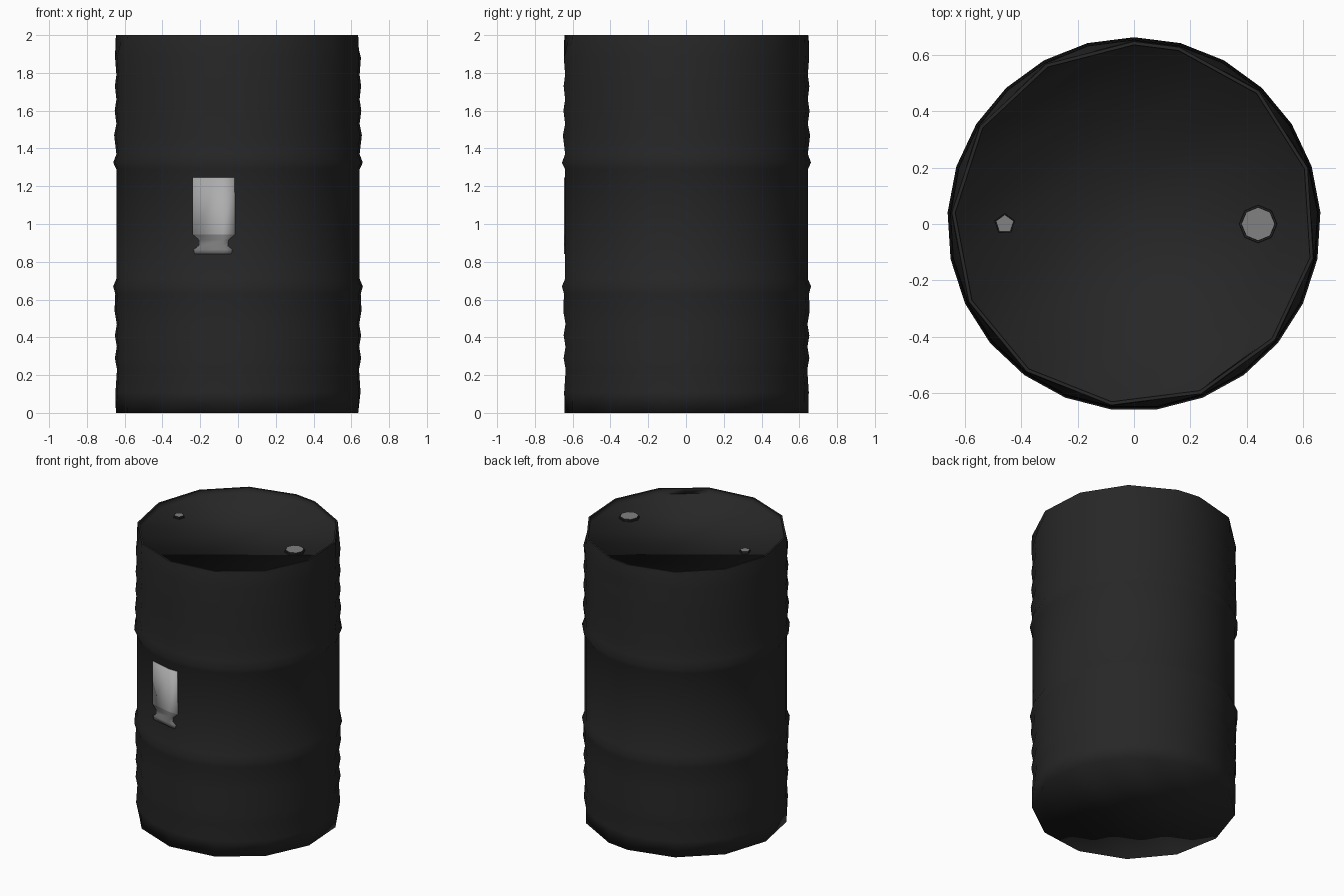
import bpy, bmesh
from math import cos, sin, pi, radians

if "Cube" in bpy.data.objects:
    bpy.data.objects.remove(bpy.data.objects["Cube"], do_unlink=True)


def material(name, value):
    m = bpy.data.materials.new(name)
    m.use_nodes = True
    colour = (value, value, value, 1)
    m.diffuse_color = colour
    m.node_tree.nodes["Principled BSDF"].inputs["Base Color"].default_value = colour
    return m


black = material("black paint", 0.02)
metal = material("grey cap", 0.22)
paper = material("pale label", 0.42)
paper_dark = material("grey label", 0.22)

SIDES = 25
STEP = 2 * pi / SIDES


def finish(name, bm, mats):
    bmesh.ops.recalc_face_normals(bm, faces=bm.faces)
    mesh = bpy.data.meshes.new(name)
    bm.to_mesh(mesh)
    bm.free()
    for m in mats:
        mesh.materials.append(m)
    ob = bpy.data.objects.new(name, mesh)
    bpy.context.collection.objects.link(ob)
    return ob


def ring(bm, r, z, coarse):
    # coarse rings pull every other corner in onto the chord
    verts = []
    for k in range(SIDES):
        rad = r * cos(STEP) if coarse and k % 2 else r
        a = pi / 2 + k * STEP
        verts.append(bm.verts.new((rad * cos(a), rad * sin(a), z)))
    return verts


def disc(bm, loop, start):
    # flat end filled with parallel strips
    def at(i):
        return loop[(start + i) % SIDES]
    bm.faces.new((at(0), at(1), at(-1)))
    for j in range(1, SIDES // 2):
        bm.faces.new((at(j), at(j + 1), at(-j - 1), at(-j)))


# Drum: ribbed wall, rolled rim and recessed lid
profile = [(0.648, 0), (0.65, 0.11), (0.642, 0.23), (0.653, 0.29), (0.643, 0.35),
           (0.653, 0.41), (0.643, 0.47), (0.655, 0.54), (0.651, 0.63), (0.662, 0.67),
           (0.645, 0.71)]
upper = [(0.645, 1.29), (0.662, 1.325), (0.645, 1.37), (0.657, 1.47), (0.645, 1.53),
         (0.654, 1.6), (0.645, 1.66), (0.653, 1.73), (0.645, 1.79), (0.652, 1.88),
         (0.65, 1.97), (0.647, 2), (0.635, 2), (0.632, 1.965)]
bm = bmesh.new()
rings = [ring(bm, r, z, z < 0.05 or z > 1.9) for r, z in profile + upper]
for low, high in zip(rings, rings[1:]):
    for k in range(SIDES):
        n = (k + 1) % SIDES
        bm.faces.new((low[k], low[n], high[n], high[k]))
disc(bm, rings[0], 15)
disc(bm, rings[-1], 15)
for f in bm.faces:
    f.smooth = True
rim = set(rings[-3] + rings[-2])
for e in bm.edges:
    if e.verts[0] in rim and e.verts[1] in rim:
        e.smooth = False
finish("drum", bm, [black])


# Filler caps: dark flange with a grey top
def cap(name, x, radius, sides):
    bm = bmesh.new()
    for r, z, depth in ((radius * 1.12, 1.965, 0.012), (radius, 1.971, 0.018)):
        made = bmesh.ops.create_cone(bm, cap_ends=True, segments=sides, radius1=r,
                                     radius2=r * 0.97, depth=depth)["verts"]
        bmesh.ops.translate(bm, verts=made, vec=(x, 0, z))
    bm.normal_update()
    for f in bm.faces:
        f.material_index = int(f.normal.z > 0.5 and f.calc_center_median().z > 1.975)
    finish(name, bm, [black, metal])


cap("large_cap", 0.44, 0.061, 8)
cap("small_cap", -0.458, 0.034, 5)

# Label: thin sheet folded along the wall facets
R = 0.645
corners = [(R * cos(radians(a)), R * sin(radians(a))) for a in (-82.8, -97.2, -111.6)]


def wall_y(x):
    (x0, y0), (x1, y1) = corners[:2] if x >= corners[1][0] else corners[1:]
    return y0 + (y1 - y0) * (x - x0) / (x1 - x0) - 0.007


rows = [(0.84, -0.23, -0.035), (0.865, -0.235, -0.03), (0.885, -0.205, -0.055),
        (0.915, -0.205, -0.05), (0.945, -0.24, -0.015), (1.245, -0.24, -0.018)]
bm = bmesh.new()
grid = [[bm.verts.new((x, wall_y(x), z)) for x in (a, corners[1][0], b)]
        for z, a, b in rows]
for low, high in zip(grid, grid[1:]):
    for i in range(2):
        f = bm.faces.new((low[i], low[i + 1], high[i + 1], high[i]))
        f.smooth = True
        f.material_index = int(f.calc_center_median().z < 0.94)
label = finish("label", bm, [paper, paper_dark])
thick = label.modifiers.new("thickness", "SOLIDIFY")
thick.thickness = 0.004
thick.offset = -1
